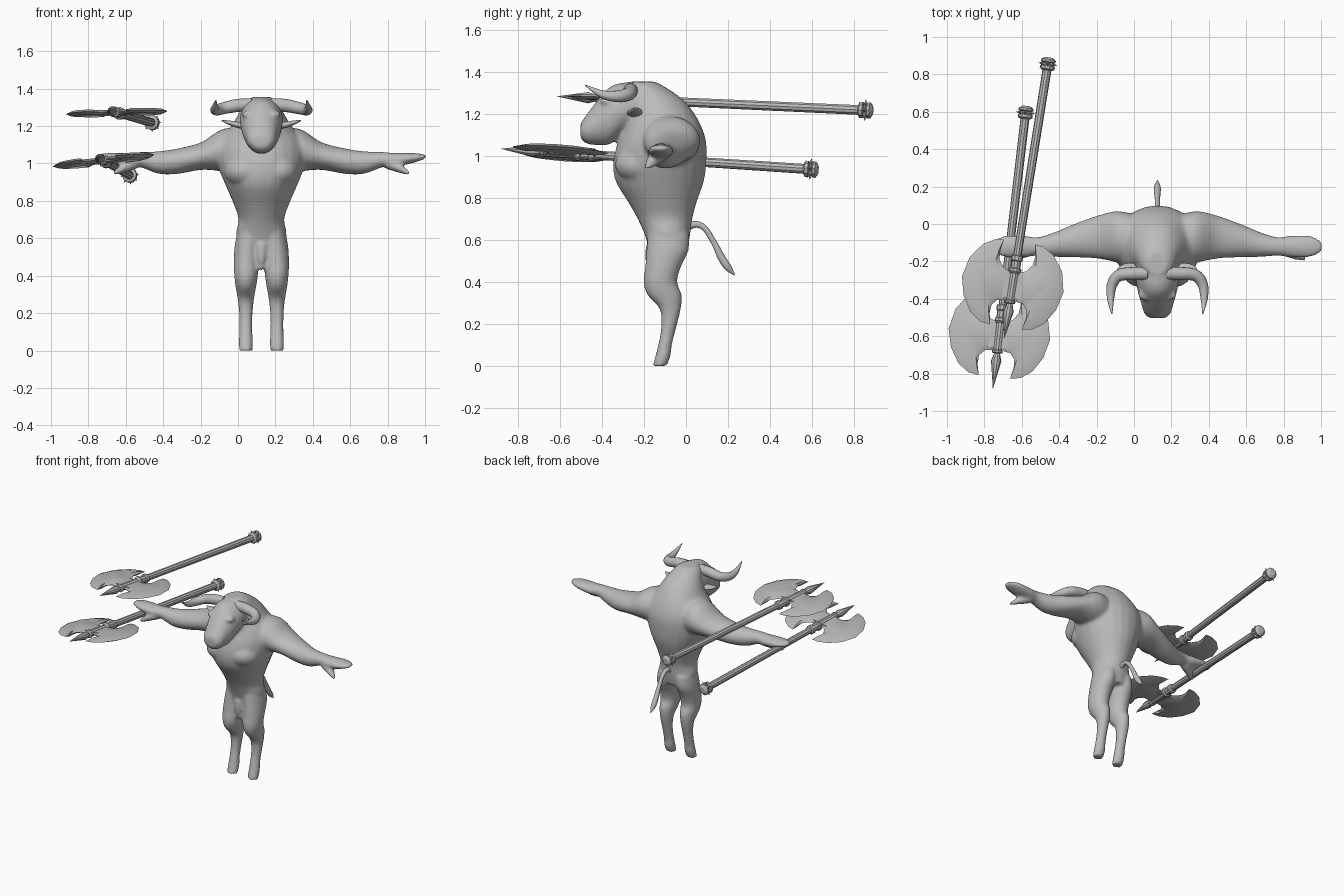
import bpy, bmesh, math
from mathutils import Vector, Matrix

if "Cube" in bpy.data.objects:
    bpy.data.objects.remove(bpy.data.objects["Cube"])

CX = 0.125  # centre line of the figure

grey = bpy.data.materials.new("plain grey")
grey.diffuse_color = (0.5, 0.5, 0.5, 1)
grey.use_nodes = True
grey.node_tree.nodes["Principled BSDF"].inputs["Base Color"].default_value = grey.diffuse_color


def finish(name, bm, angle=None):
    bmesh.ops.recalc_face_normals(bm, faces=bm.faces)
    me = bpy.data.meshes.new(name)
    bm.to_mesh(me)
    bm.free()
    me.materials.append(grey)
    ob = bpy.data.objects.new(name, me)
    bpy.context.collection.objects.link(ob)
    bpy.ops.object.select_all(action='DESELECT')
    ob.select_set(True)
    bpy.context.view_layer.objects.active = ob
    if angle is None:
        bpy.ops.object.shade_smooth()
    else:
        bpy.ops.object.shade_smooth_by_angle(angle=math.radians(angle))
    return ob


def smooth_rows(rows, sub=4):
    """Catmull-Rom interpolation of rows of numbers"""
    out = []
    for i in range(len(rows) - 1):
        p0, p1, p2 = rows[max(i - 1, 0)], rows[i], rows[i + 1]
        p3 = rows[min(i + 2, len(rows) - 1)]
        for k in range(sub):
            t = k / sub
            out.append([0.5 * (2 * b + (c - a) * t + (2 * a - 5 * b + 4 * c - d) * t * t
                               + (3 * b - a - 3 * c + d) * t ** 3)
                        for a, b, c, d in zip(p0, p1, p2, p3)])
    out.append(list(rows[-1]))
    return out


def loft(bm, axis, rows, side=1, n=24):
    """Elliptical rings along an axis; row = (offset x, y, z, radius a, radius b)"""
    loops = []
    for d, y, z, a, b in smooth_rows(rows):
        a, b = max(a, 0.002), max(b, 0.002)
        ring = []
        for k in range(n):
            c, s = a * math.cos(math.tau * k / n), b * math.sin(math.tau * k / n)
            off = {'x': (0, c, s), 'y': (c, 0, s), 'z': (c, s, 0)}[axis]
            ring.append(bm.verts.new((CX + side * (d + off[0]), y + off[1], z + off[2])))
        loops.append(ring)
    for r0, r1 in zip(loops, loops[1:]):
        for k in range(n):
            bm.faces.new((r0[k], r0[(k + 1) % n], r1[(k + 1) % n], r1[k]))
    bm.faces.new(loops[0])
    bm.faces.new(loops[-1])


def ball(bm, d, y, z, rx, ry, rz):
    bmesh.ops.create_uvsphere(bm, u_segments=16, v_segments=10, radius=1,
                              matrix=Matrix.Translation((CX + d, y, z)) @ Matrix.Diagonal((rx, ry, rz, 1)))


# ---- body: overlapping lofts fused into one skin
bm = bmesh.new()
# torso and hump
loft(bm, 'z', [(0, -.085, .55, .10, .09), (0, -.088, .62, .135, .107), (0, -.10, .70, .122, .13),
               (0, -.112, .78, .147, .163), (0, -.125, .88, .19, .21), (0, -.125, .97, .225, .222),
               (0, -.115, 1.06, .235, .212), (0, -.11, 1.13, .215, .188), (0, -.12, 1.20, .16, .162),
               (0, -.15, 1.27, .12, .135), (0, -.20, 1.33, .085, .10), (0, -.21, 1.355, .05, .06)])
# head and muzzle
loft(bm, 'y', [(0, -.18, 1.24, .10, .10), (0, -.28, 1.235, .115, .117), (0, -.36, 1.195, .105, .137),
               (0, -.42, 1.16, .088, .108), (0, -.475, 1.128, .072, .068), (0, -.503, 1.12, .045, .035)])
# groin
loft(bm, 'z', [(0, -.165, .57, .03, .028), (0, -.172, .50, .024, .022), (0, -.165, .43, .012, .012)])
for s in (-1, 1):
    # brow and chest muscle
    ball(bm, s * .065, -.375, 1.262, .04, .035, .022)
    ball(bm, s * .09, -.22, .96, .11, .12, .09)
    # arm and hand
    loft(bm, 'x', [(.05, -.10, 1.06, .13, .12), (.20, -.07, 1.072, .138, .115), (.32, -.07, 1.04, .115, .074),
                   (.45, -.09, 1.012, .088, .068), (.55, -.11, 1.005, .066, .06), (.64, -.12, 1.02, .05, .042),
                   (.70, -.12, 1.02, .056, .037), (.78, -.12, 1.026, .06, .031), (.84, -.12, 1.033, .05, .021),
                   (.878, -.12, 1.036, .025, .01)], s)
    # thumb
    loft(bm, 'x', [(.67, -.13, 1.0, .04, .03), (.74, -.16, .975, .032, .026), (.79, -.185, .947, .014, .012)], s)
    # leg and hoof
    loft(bm, 'z', [(.06, -.085, .63, .07, .10), (.075, -.088, .55, .069, .10), (.081, -.11, .47, .067, .085),
                   (.082, -.122, .40, .063, .08), (.083, -.103, .34, .055, .082), (.083, -.075, .27, .043, .05),
                   (.083, -.083, .18, .035, .036), (.083, -.10, .10, .035, .033), (.083, -.109, .05, .038, .036),
                   (.083, -.126, 0, .036, .034)], s)
body = finish("body", bm)
m = body.modifiers.new("fuse", 'REMESH')
m.mode = 'VOXEL'
m.voxel_size = 0.011
m.use_smooth_shade = True
m = body.modifiers.new("soften", 'SMOOTH')
m.factor = 0.5
m.iterations = 4


# ---- horns, ears, tail
def tube(name, rows, side=1):
    """Round tapering tube along a path; row = (offset x, y, z, radius)"""
    bm = bmesh.new()
    rows = smooth_rows(rows, 5)
    pts = [Vector((CX + side * r[0], r[1], r[2])) for r in rows]
    loops = []
    for i, p in enumerate(pts):
        t = pts[min(i + 1, len(pts) - 1)] - pts[max(i - 1, 0)]
        up = Vector((.15, .1, 1)) if name != "tail" else Vector((1, 0, 0))
        a = t.cross(up).normalized()
        b = t.cross(a).normalized()
        loops.append([bm.verts.new(p + rows[i][3] * (a * math.cos(q) + b * math.sin(q)))
                      for q in (math.tau * k / 14 for k in range(14))])
    for r0, r1 in zip(loops, loops[1:]):
        for k in range(14):
            bm.faces.new((r0[k], r0[(k + 1) % 14], r1[(k + 1) % 14], r1[k]))
    bm.faces.new(loops[0])
    bm.faces.new(loops[-1])
    return finish(name, bm, 60)


for s, label in ((-1, "right"), (1, "left")):
    tube(label + "_horn", [(.05, -.265, 1.315, .034), (.13, -.265, 1.31, .035), (.205, -.275, 1.295, .032),
                           (.243, -.325, 1.285, .028), (.25, -.40, 1.295, .019), (.243, -.48, 1.338, .003)], s)
    bm = bmesh.new()
    loft(bm, 'x', [(.08, -.25, 1.20, .022, .014), (.13, -.245, 1.207, .036, .017),
                   (.18, -.24, 1.22, .026, .011), (.212, -.24, 1.23, .004, .003)], s, 14)
    finish(label + "_ear", bm, 60)

tube("tail", [(0, -.01, .655, .02), (0, .045, .675, .016), (0, .09, .655, .014), (0, .135, .585, .014),
              (0, .17, .515, .018), (0, .20, .47, .017), (0, .232, .433, .003)])

# ---- double-headed battle axes
SHAFT = [(.0, 0), (.022, 0), (.04, .012), (.04, .024), (.029, .03), (.029, .042), (.04, .047), (.04, .062),
         (.024, .07), (.022, 1.07), (.032, 1.076), (.032, 1.10), (.026, 1.105), (.026, 1.14), (.034, 1.145),
         (.034, 1.16), (.024, 1.17), (.023, 1.315), (.029, 1.32), (.029, 1.33), (.016, 1.335),
         (.028, 1.375), (.016, 1.44), (0, 1.525)]
BLADE = [(.085, -.24), (.13, -.235), (.19, -.20), (.25, -.12), (.275, -.01), (.25, .09), (.20, .17),
         (.14, .212), (.085, .22), (.098, .16), (.095, .115), (.07, .085), (.015, .075),
         (.015, -.075), (.06, -.09), (.09, -.13), (.095, -.17)]


def axe(name, pommel, tip, tilt):
    bm = bmesh.new()
    # shaft, collars and spear point
    n = 10
    rings = [[bm.verts.new((max(r, .0005) * math.cos(math.tau * k / n),
                            max(r, .0005) * math.sin(math.tau * k / n), z)) for k in range(n)] for r, z in SHAFT]
    for r0, r1 in zip(rings, rings[1:]):
        for k in range(n):
            bm.faces.new((r0[k], r0[(k + 1) % n], r1[(k + 1) % n], r1[k]))
    # pommel spikes
    for k in range(8):
        mat = (Matrix.Translation((0, 0, .036)) @ Matrix.Rotation(math.tau * k / 8, 4, 'Z')
               @ Matrix.Translation((.037, 0, 0)) @ Matrix.Rotation(math.pi / 2, 4, 'Y'))
        bmesh.ops.create_cone(bm, cap_ends=True, segments=5, radius1=.012, radius2=0, depth=.03, matrix=mat)
    # crescent blades with ground edges
    for s in (-1, 1):
        rim = [bm.verts.new((s * v, 0, 1.24 + u)) for v, u in BLADE]
        for y in (-.013, .013):
            inner = [bm.verts.new((s * (v + (.15 - v) * .25), y, 1.24 + u * .75)) for v, u in BLADE]
            for k in range(len(rim)):
                j = (k + 1) % len(rim)
                bm.faces.new((rim[k], rim[j], inner[j], inner[k]))
            bm.faces.new(inner)
        # socket joining blade to shaft
        bmesh.ops.create_cube(bm, size=1, matrix=Matrix.Translation((s * .035, 0, 1.24))
                              @ Matrix.Diagonal((.05, .025, .13, 1)))
    # place along the pommel-to-tip line
    p = Vector(pommel)
    z = (Vector(tip) - p).normalized()
    x = Vector((1, 0, tilt))
    x = (x - z * x.dot(z)).normalized()
    y = z.cross(x)
    mat = Matrix((x, y, z)).transposed().to_4x4()
    mat.translation = p
    bm.transform(mat)
    finish(name, bm, 30)


axe("held_axe", (-.575, .63, .935), (-.755, -.885, 1.035), .11)
axe("spare_axe", (-.455, .89, 1.217), (-.695, -.615, 1.285), .025)
